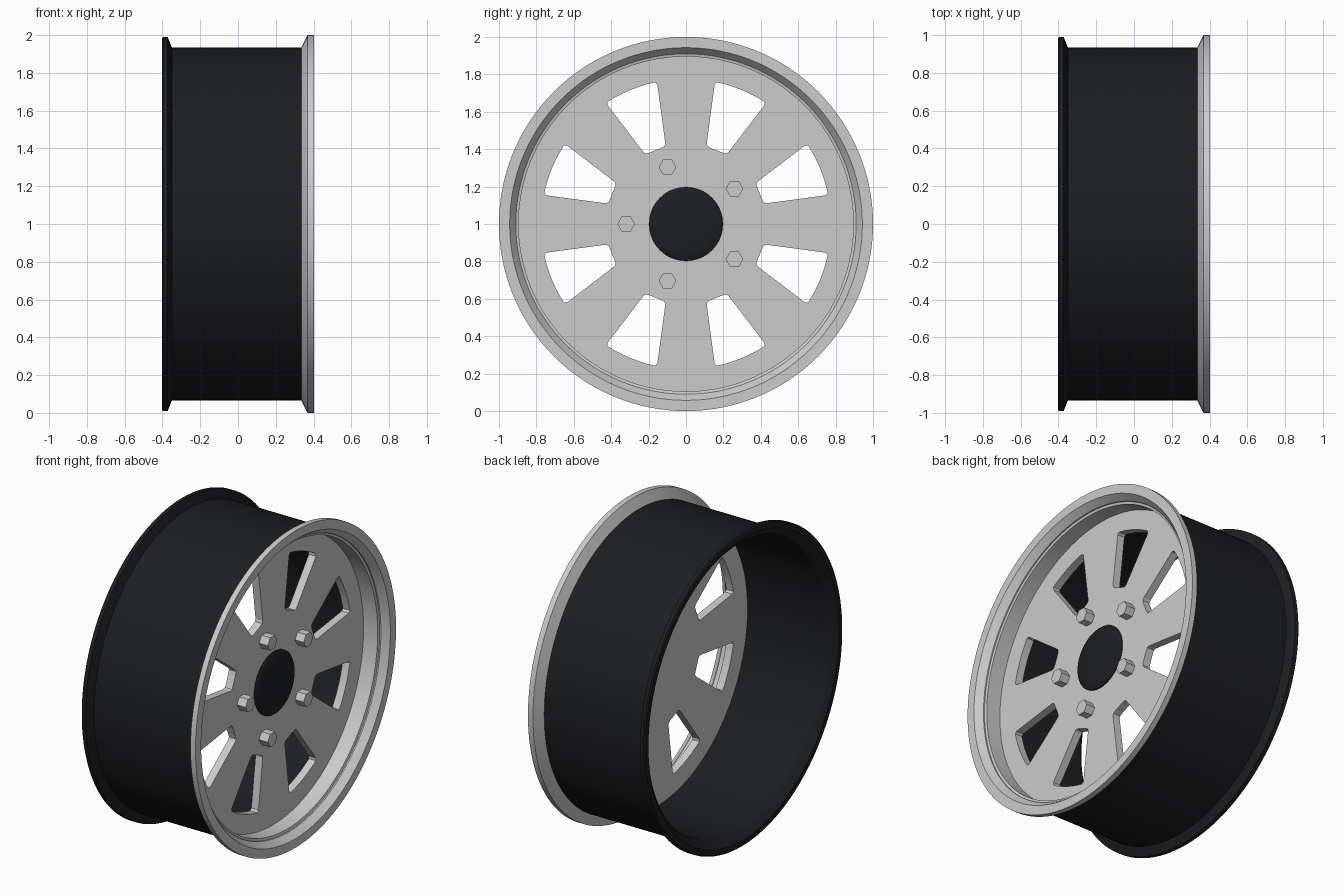
import bpy, bmesh, math
from mathutils import Matrix, Vector

if "Cube" in bpy.data.objects:
    bpy.data.objects.remove(bpy.data.objects["Cube"])

CENTRE = Vector((0, 0, 1))
SEG = 128

black = bpy.data.materials.new("black_paint")
black.diffuse_color = (0.012, 0.013, 0.015, 1)
black.use_nodes = True
black.node_tree.nodes["Principled BSDF"].inputs["Base Color"].default_value = black.diffuse_color


def finish(name, bm, mat=None, smooth=True):
    bmesh.ops.recalc_face_normals(bm, faces=bm.faces)
    me = bpy.data.meshes.new(name)
    bm.to_mesh(me)
    bm.free()
    ob = bpy.data.objects.new(name, me)
    ob.location = CENTRE
    bpy.context.collection.objects.link(ob)
    if mat:
        me.materials.append(mat)
    if smooth:
        bpy.ops.object.select_all(action='DESELECT')
        ob.select_set(True)
        bpy.context.view_layer.objects.active = ob
        bpy.ops.object.shade_smooth_by_angle(angle=math.radians(25))
    return ob


def lathe(name, profile, closed=True, mat=None, seg=SEG):
    """Revolve (x, radius) points around the x axis."""
    bm = bmesh.new()
    vs = [bm.verts.new((x, 0, r)) for x, r in profile]
    pairs = list(zip(vs, vs[1:])) + ([(vs[-1], vs[0])] if closed else [])
    edges = [bm.edges.new(p) for p in pairs]
    bmesh.ops.spin(bm, geom=vs + edges, cent=(0, 0, 0), axis=(1, 0, 0),
                   angle=2 * math.pi, steps=seg, use_merge=True)
    bmesh.ops.remove_doubles(bm, verts=bm.verts, dist=1e-5)
    return finish(name, bm, mat)


def prism(bm, outline, x0, x1):
    """Extrude a (y, z) outline along x."""
    f = bm.faces.new([bm.verts.new((x0, y, z)) for y, z in outline])
    ext = bmesh.ops.extrude_face_region(bm, geom=[f])['geom']
    new = [v for v in ext if isinstance(v, bmesh.types.BMVert)]
    bmesh.ops.translate(bm, verts=new, vec=(x1 - x0, 0, 0))


def polar(r, a):
    return (r * math.sin(a), r * math.cos(a))


# Black barrel with the rear flange
lathe("barrel", [(-.403, .982), (-.396, .99), (-.372, .99), (-.35, .935),
                 (.335, .935), (.335, .92), (.2, .9), (-.35, .9),
                 (-.37, .91), (-.403, .95)], mat=black)

# Bright outer lip and the well leading in to the disc
lathe("front_lip", [(.335, .934), (.368, 1), (.403, 1), (.403, .943),
                    (.36, .91), (.352, .91), (.348, .895), (.2, .895),
                    (.2, .899)])

# Disc with eight tapered windows
disc = lathe("disc", [(.25, 0), (.25, .897), (.2, .897), (.2, 0)], closed=False)

bm = bmesh.new()
for k in range(8):
    c = math.radians(22.5 + 45 * k)
    outer = [(.762, -10.9), (.776, -10.2)] + [(.776, a) for a in (-7, -3.5, 0, 3.5, 7)] \
        + [(.776, 10.2), (.762, 10.9)]
    inner = [(.445, 8.1), (.432, 7.0), (.427, 3.5), (.427, 0), (.427, -3.5),
             (.432, -7.0), (.445, -8.1)]
    prism(bm, [polar(r, c + math.radians(a)) for r, a in outer + inner], .1, .35)
cutter = finish("window_cutter", bm, smooth=False)
cutter.hide_render = True
cutter.hide_set(True)
cut = disc.modifiers.new("windows", 'BOOLEAN')
cut.operation = 'DIFFERENCE'
cut.solver = 'EXACT'
cut.object = cutter

# Low black domed hub cap
dome = [(.255 + .025 * math.cos(t), .197 * math.sin(t))
        for t in [i * math.pi / 16 for i in range(9)]]
lathe("hub_cap", dome + [(.22, .197), (.22, 0)], closed=False, mat=black, seg=64)

# Five hexagonal wheel bolts
bm = bmesh.new()
for k in range(5):
    a = math.radians(180 + 72 * k)
    cy, cz = .32 * math.cos(a), .32 * math.sin(a)
    hexagon = [(cy + .047 * math.cos(i * math.pi / 3), cz + .047 * math.sin(i * math.pi / 3))
               for i in range(6)]
    prism(bm, hexagon, .23, .31)
finish("wheel_bolts", bm, smooth=False)
